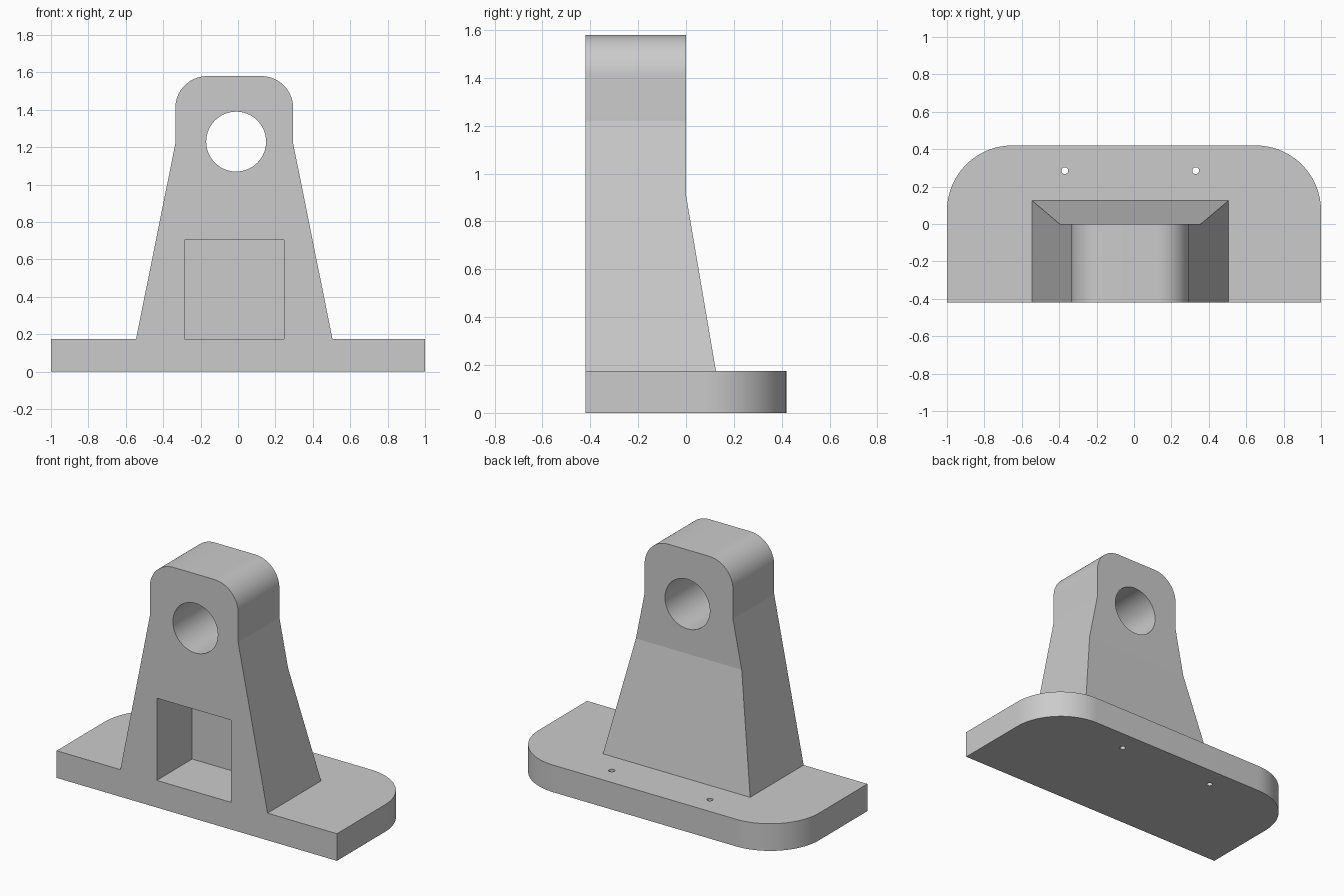
import bpy, bmesh, math
from mathutils import Vector

cube = bpy.data.objects.get("Cube")
if cube:
    bpy.data.objects.remove(cube, do_unlink=True)

grey = bpy.data.materials.new("plain_grey")
grey.use_nodes = True
grey.diffuse_color = (0.6, 0.6, 0.6, 1)
grey.node_tree.nodes["Principled BSDF"].inputs["Base Color"].default_value = (0.6, 0.6, 0.6, 1)


def arc(cx, cy, r, start, end, steps):
    """Points along an arc, angles in degrees."""
    angles = [math.radians(start + (end - start) * i / steps) for i in range(steps + 1)]
    return [(cx + r * math.cos(a), cy + r * math.sin(a)) for a in angles]


def circle(cx, cy, r, steps=80):
    return arc(cx, cy, r, 0, 360, steps)[:-1]


def prism(name, profile, axis, low, high):
    """Extrude a closed 2D profile along the given axis."""
    place = {"X": lambda a, b, d: (d, a, b),
             "Y": lambda a, b, d: (a, d, b),
             "Z": lambda a, b, d: (a, b, d)}[axis]
    bm = bmesh.new()
    face = bm.faces.new([bm.verts.new(place(a, b, low)) for a, b in profile])
    new = bmesh.ops.extrude_face_region(bm, geom=[face])["geom"]
    bmesh.ops.translate(bm, vec=Vector(place(0, 0, high - low)),
                        verts=[v for v in new if isinstance(v, bmesh.types.BMVert)])
    bmesh.ops.recalc_face_normals(bm, faces=bm.faces)
    mesh = bpy.data.meshes.new(name)
    bm.to_mesh(mesh)
    bm.free()
    mesh.materials.append(grey)
    obj = bpy.data.objects.new(name, mesh)
    bpy.context.collection.objects.link(obj)
    return obj


def combine(target, tool, operation):
    """Apply a boolean and discard the tool."""
    mod = target.modifiers.new(operation.lower(), "BOOLEAN")
    mod.operation, mod.solver, mod.object = operation, "EXACT", tool
    bpy.context.view_layer.objects.active = target
    bpy.ops.object.modifier_apply(modifier=mod.name)
    bpy.data.objects.remove(tool, do_unlink=True)


front, back, deck, top = -0.42, 0.42, 0.175, 1.58

# Base plate with rounded rear corners
r = 0.35
base_outline = ([(-1, front), (1, front)]
                + arc(1 - r, back - r, r, 0, 90, 24)
                + arc(r - 1, back - r, r, 90, 180, 24))
bracket = prism("bearing_bracket", base_outline, "Z", 0, deck)

# Tapered upright: front outline intersected with side outline
r = 0.17
left, right = -0.335, 0.295
upright_outline = ([(-0.545, deck), (0.505, deck), (right, 1.22)]
                   + arc(right - r, top - r, r, 0, 90, 20)
                   + arc(left + r, top - r, r, 90, 180, 20)
                   + [(left, 1.22)])
upright = prism("upright", upright_outline, "Y", front, 0.2)
side_outline = [(front - 0.1, deck - 0.1), (0.142, deck - 0.1),
                (0, 0.91), (0, top + 0.1), (front - 0.1, top + 0.1)]
combine(upright, prism("side_shape", side_outline, "X", -1, 1), "INTERSECT")

# Shaft bore and front pocket
combine(upright, prism("bore", circle(-0.01, 1.23, 0.16), "Y", -0.6, 0.3), "DIFFERENCE")
pocket = [(-0.285, deck - 0.1), (0.245, deck - 0.1), (0.245, 0.705), (-0.285, 0.705)]
combine(upright, prism("pocket", pocket, "Y", -0.6, -0.06), "DIFFERENCE")
combine(bracket, upright, "UNION")

# Small mounting holes through the base
for x in (-0.37, 0.33):
    combine(bracket, prism("bolt_hole", circle(x, 0.285, 0.018), "Z", -0.1, 0.3), "DIFFERENCE")

# Smooth the curves, keep the bends crisp
bpy.ops.object.select_all(action="DESELECT")
bracket.select_set(True)
bpy.context.view_layer.objects.active = bracket
bpy.ops.object.shade_smooth_by_angle(angle=math.radians(6))
